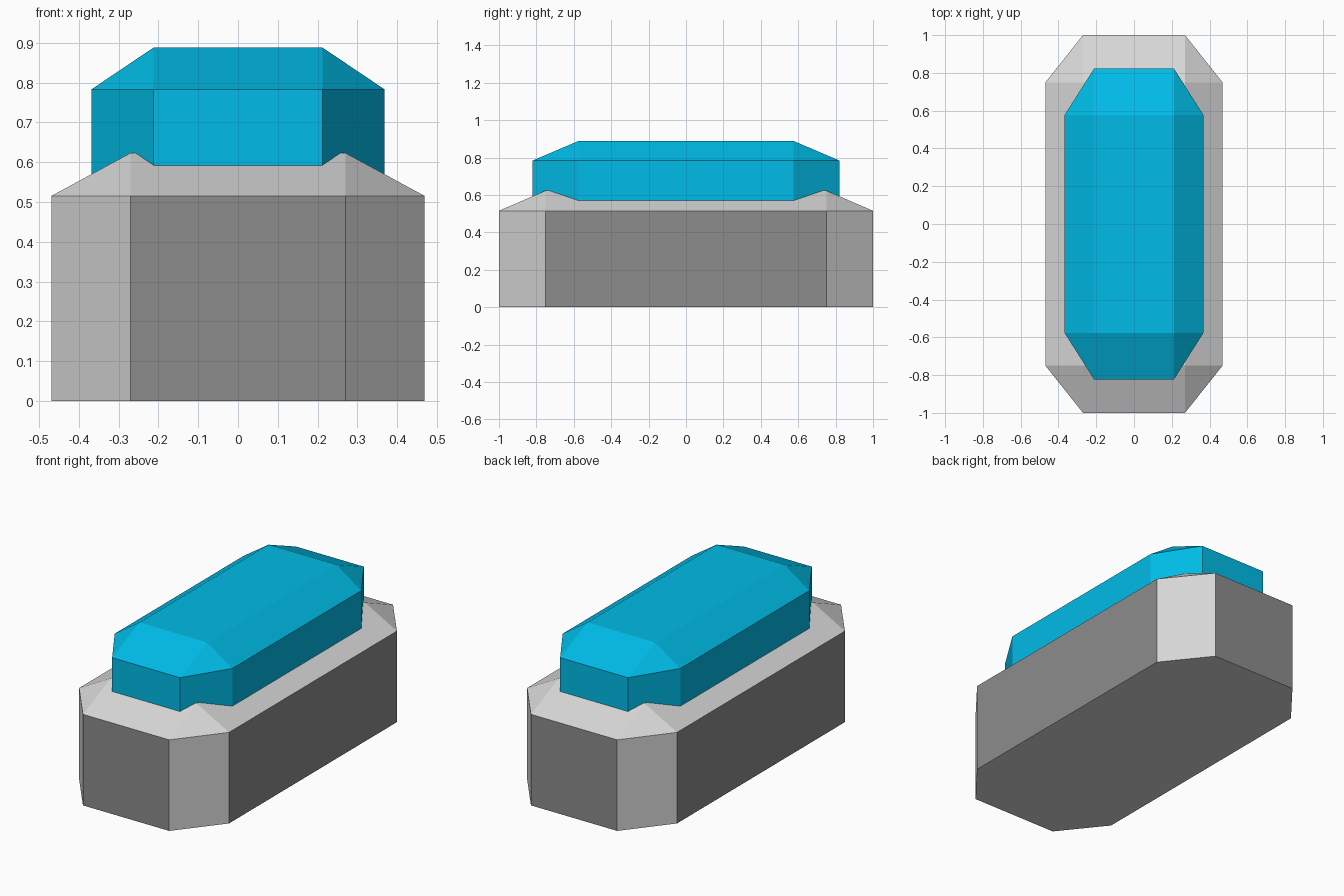
import bpy
import bmesh

cube = bpy.data.objects.get("Cube")
if cube:
    bpy.data.objects.remove(cube, do_unlink=True)


def make_material(name, rgb):
    mat = bpy.data.materials.new(name)
    mat.use_nodes = True
    mat.diffuse_color = (*rgb, 1)
    mat.node_tree.nodes["Principled BSDF"].inputs["Base Color"].default_value = (*rgb, 1)
    return mat


def hipped_block(name, outer, inner, bottom, shoulder, top, mats):
    """Eight-sided prism whose roof slopes up to a flat rectangle."""
    (ox, oy), (ix, iy) = outer, inner
    octagon = [(ix, -oy), (ox, -iy), (ox, iy), (ix, oy),
               (-ix, oy), (-ox, iy), (-ox, -iy), (-ix, -oy)]
    rectangle = [(ix, -iy), (ix, iy), (-ix, iy), (-ix, -iy)]
    bm = bmesh.new()
    low = [bm.verts.new((x, y, bottom)) for x, y in octagon]
    high = [bm.verts.new((x, y, shoulder)) for x, y in octagon]
    roof = [bm.verts.new((x, y, top)) for x, y in rectangle]

    # Floor, flat roof and walls; straight walls take the last material
    bm.faces.new(low[::-1])
    bm.faces.new(roof)
    for i in range(8):
        j = (i + 1) % 8
        wall = bm.faces.new((low[i], low[j], high[j], high[i]))
        if i % 2:
            wall.material_index = len(mats) - 1

    # Corner triangles and the sloping sides between them
    for k in range(4):
        a, b, c = high[2 * k], high[2 * k + 1], high[(2 * k + 2) % 8]
        bm.faces.new((a, b, roof[k]))
        bm.faces.new((b, c, roof[(k + 1) % 4], roof[k]))

    bmesh.ops.recalc_face_normals(bm, faces=bm.faces)
    mesh = bpy.data.meshes.new(name)
    bm.to_mesh(mesh)
    bm.free()
    for mat in mats:
        mesh.materials.append(mat)
    obj = bpy.data.objects.new(name, mesh)
    bpy.context.collection.objects.link(obj)


light_grey = make_material("light grey", (0.68, 0.68, 0.68))
dark_grey = make_material("dark grey", (0.265, 0.265, 0.265))
blue = make_material("bright blue", (0.0, 0.5, 0.8))

# Wide base with dark side panels, and the smaller cap sunk into its roof
hipped_block("base", (0.469, 1.0), (0.27, 0.75), 0, 0.515, 0.623, [light_grey, dark_grey])
hipped_block("cap", (0.368, 0.822), (0.212, 0.576), 0.52, 0.783, 0.888, [blue])
